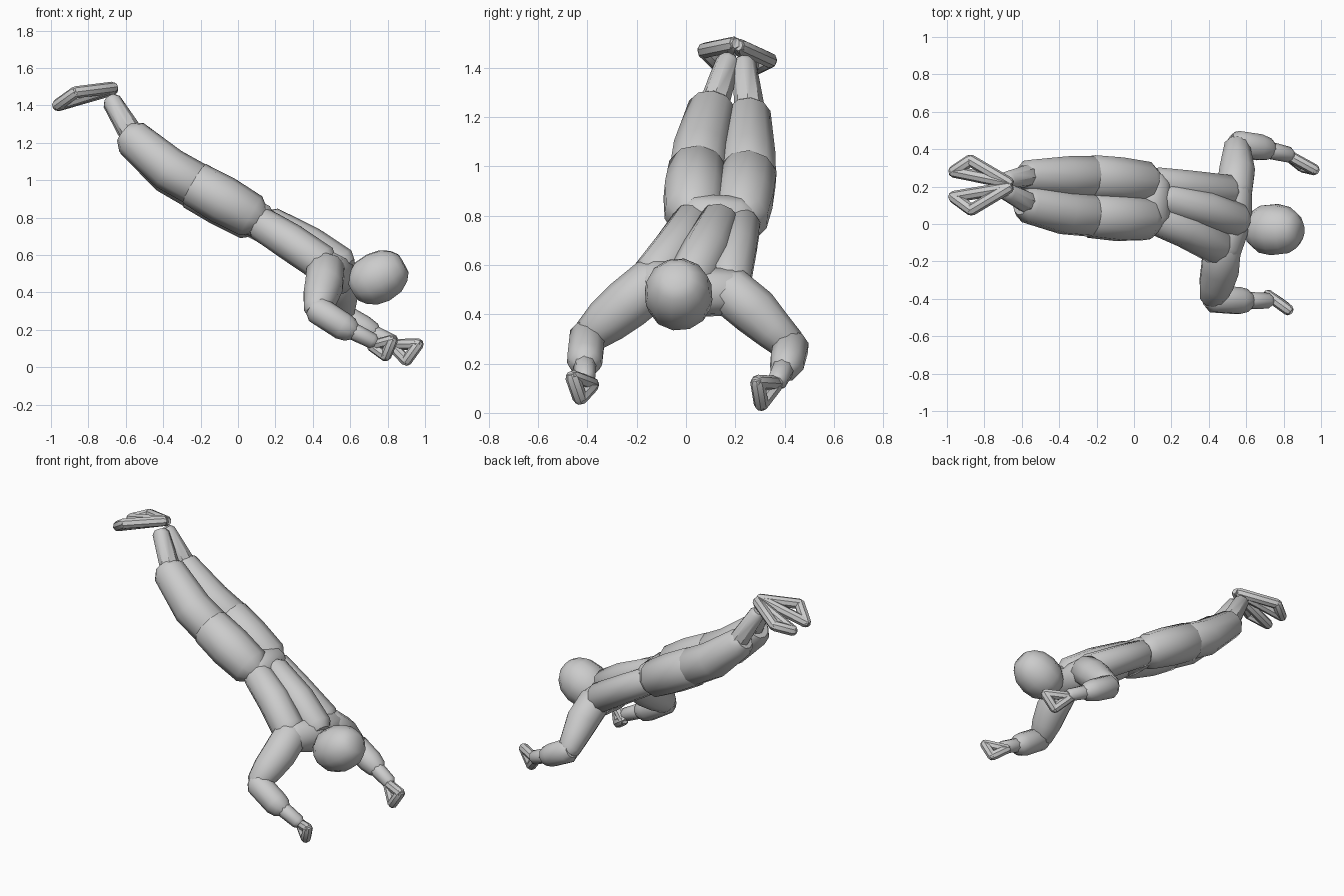
import bpy, bmesh, math
from mathutils import Vector


def limb(name, stations, sides=10, cap=0.45, shrink=0.65):
    """Faceted tube through (x, y, z, radius) stations with blunt chamfered ends."""
    st = [(Vector(s[:3]), s[3]) for s in stations]
    first = (st[1][0] - st[0][0]).normalized()
    last = (st[-1][0] - st[-2][0]).normalized()
    st = ([(st[0][0] - first * st[0][1] * cap, st[0][1] * shrink)] + st
          + [(st[-1][0] + last * st[-1][1] * cap, st[-1][1] * shrink)])
    bm = bmesh.new()
    rings = []
    u = first.orthogonal().normalized()
    for i, (p, r) in enumerate(st):
        t = Vector()
        if i > 0:
            t += (p - st[i - 1][0]).normalized()
        if i < len(st) - 1:
            t += (st[i + 1][0] - p).normalized()
        t.normalize()
        u = (u - t * u.dot(t)).normalized()
        v = t.cross(u)
        rings.append([bm.verts.new(p + r * (math.cos(a) * u + math.sin(a) * v))
                      for a in (2 * math.pi * k / sides for k in range(sides))])
    for a, b in zip(rings, rings[1:]):
        for k in range(sides):
            n = (k + 1) % sides
            bm.faces.new((a[k], a[n], b[n], b[k]))
    bm.faces.new(rings[0][::-1])
    bm.faces.new(rings[-1])
    bmesh.ops.recalc_face_normals(bm, faces=bm.faces)
    me = bpy.data.meshes.new(name)
    bm.to_mesh(me)
    bm.free()
    ob = bpy.data.objects.new(name, me)
    bpy.context.collection.objects.link(ob)
    bpy.context.view_layer.objects.active = ob
    for o in bpy.context.selected_objects:
        o.select_set(False)
    ob.select_set(True)
    bpy.ops.object.shade_smooth_by_angle(angle=math.radians(38))
    return ob


def loop(name, pts, r):
    """Closed triangle of thin bars, used for hands and feet."""
    for i, p in enumerate(pts):
        q = pts[(i + 1) % len(pts)]
        limb(f"{name}_bar_{i + 1}", [(*p, r), (*q, r)], 8, 0.6, 0.7)


# Head, tilted along the neck direction
head = [(0.64, -0.022, 0.42, 0.095), (0.685, -0.026, 0.447, 0.13), (0.75, -0.03, 0.48, 0.14),
        (0.815, -0.034, 0.515, 0.128), (0.86, -0.037, 0.54, 0.095)]
limb("head", head, 12, 0.3, 0.6)

# Torso: spine, pelvis, shoulder bar and two flanks
limb("spine", [(0.17, 0.135, 0.775, 0.085), (0.38, 0.08, 0.655, 0.1), (0.555, 0.02, 0.545, 0.095)])
limb("pelvis", [(0.1, 0.03, 0.79, 0.1), (0.1, 0.22, 0.78, 0.1)])
limb("shoulder_bar", [(0.48, -0.14, 0.53, 0.095), (0.53, 0.03, 0.49, 0.105), (0.535, 0.19, 0.49, 0.095)])
limb("right_flank", [(0.12, 0.03, 0.77, 0.09), (0.28, -0.03, 0.67, 0.1), (0.45, -0.12, 0.555, 0.1)])
limb("left_flank", [(0.12, 0.22, 0.76, 0.085), (0.28, 0.2, 0.665, 0.09), (0.5, 0.17, 0.53, 0.095)])

# Legs
limb("right_thigh", [(0.07, 0.03, 0.81, 0.12), (-0.08, 0.035, 0.895, 0.13), (-0.23, 0.045, 0.98, 0.122)])
limb("right_calf", [(-0.2, 0.045, 0.965, 0.118), (-0.37, 0.06, 1.06, 0.118), (-0.57, 0.105, 1.23, 0.1)])
limb("right_ankle", [(-0.56, 0.11, 1.24, 0.062), (-0.675, 0.17, 1.425, 0.05)], 8)
limb("left_thigh", [(0.07, 0.22, 0.79, 0.115), (-0.08, 0.235, 0.875, 0.125), (-0.23, 0.25, 0.96, 0.122)])
limb("left_calf", [(-0.2, 0.25, 0.945, 0.118), (-0.37, 0.25, 1.04, 0.115), (-0.57, 0.255, 1.21, 0.09)])
limb("left_ankle", [(-0.56, 0.26, 1.22, 0.062), (-0.675, 0.235, 1.415, 0.05)], 8)

# Feet
loop("right_foot", [(-0.67, 0.195, 1.495), (-0.87, 0.075, 1.47), (-0.965, 0.145, 1.402)], 0.032)
loop("left_foot", [(-0.67, 0.22, 1.485), (-0.875, 0.34, 1.43), (-0.965, 0.28, 1.4)], 0.032)

# Arms
limb("right_upper_arm", [(0.47, -0.13, 0.53, 0.105), (0.46, -0.24, 0.44, 0.105), (0.44, -0.32, 0.375, 0.095),
                         (0.42, -0.395, 0.31, 0.072)])
limb("right_forearm", [(0.42, -0.4, 0.31, 0.075), (0.56, -0.41, 0.22, 0.075), (0.6, -0.41, 0.2, 0.065)])
limb("right_wrist", [(0.58, -0.41, 0.21, 0.048), (0.72, -0.41, 0.14, 0.042)], 8)
limb("left_upper_arm", [(0.535, 0.17, 0.5, 0.1), (0.55, 0.28, 0.41, 0.1), (0.55, 0.35, 0.34, 0.085),
                        (0.55, 0.42, 0.275, 0.07)])
limb("left_forearm", [(0.55, 0.425, 0.27, 0.075), (0.67, 0.41, 0.205, 0.072), (0.72, 0.4, 0.18, 0.06)])
limb("left_wrist", [(0.7, 0.4, 0.19, 0.048), (0.83, 0.37, 0.13, 0.042)], 8)

# Hands
loop("right_hand", [(0.715, -0.38, 0.115), (0.825, -0.46, 0.145), (0.79, -0.43, 0.06)], 0.03)
loop("left_hand", [(0.82, 0.37, 0.12), (0.965, 0.29, 0.125), (0.9, 0.305, 0.035)], 0.03)
